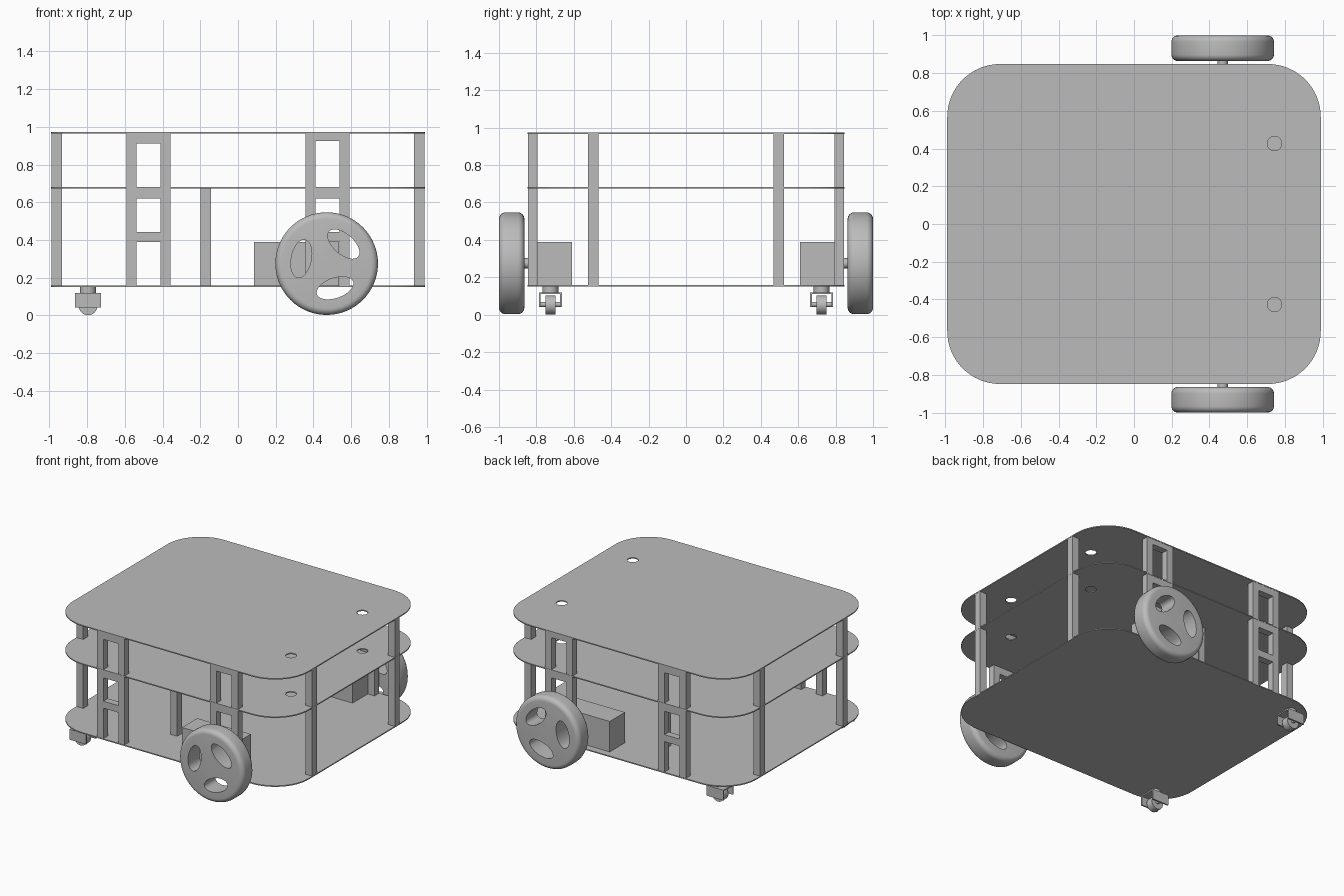
import bpy, bmesh, math
from mathutils import Matrix, Vector

cube = bpy.data.objects.get("Cube")
if cube:
    bpy.data.objects.remove(cube)

grey = bpy.data.materials.new("light grey")
grey.use_nodes = True
grey.diffuse_color = (0.5, 0.5, 0.5, 1)
grey.node_tree.nodes["Principled BSDF"].inputs["Base Color"].default_value = (0.5, 0.5, 0.5, 1)


def add(name, data):
    if not data.materials:
        data.materials.append(grey)
    ob = bpy.data.objects.new(name, data)
    bpy.context.scene.collection.objects.link(ob)
    return ob


def from_bmesh(name, bm):
    me = bpy.data.meshes.new(name)
    bmesh.ops.recalc_face_normals(bm, faces=bm.faces[:])
    bm.to_mesh(me)
    bm.free()
    return add(name, me)


def bake(ob):
    """Turn modifiers or a curve into a plain mesh object."""
    name = ob.name
    dg = bpy.context.evaluated_depsgraph_get()
    dg.update()
    me = bpy.data.meshes.new_from_object(ob.evaluated_get(dg))
    bpy.data.objects.remove(ob)
    return add(name, me)


def smooth(ob, angle=40):
    bpy.ops.object.select_all(action='DESELECT')
    ob.select_set(True)
    bpy.context.view_layer.objects.active = ob
    bpy.ops.object.shade_smooth_by_angle(angle=math.radians(angle))


def boxes(name, spans):
    """One mesh of boxes, each given as x, y and z spans."""
    bm = bmesh.new()
    for span in spans:
        mid = Vector([(a + b) / 2 for a, b in span])
        size = [abs(b - a) for a, b in span]
        bmesh.ops.create_cube(bm, size=1, matrix=Matrix.Translation(mid) @ Matrix.Diagonal((*size, 1)))
    return from_bmesh(name, bm)


def cylinder(name, centre, radius, depth, axis='Z', segments=32):
    turn = Matrix.Rotation(math.pi / 2, 4, 'X') if axis == 'Y' else Matrix()
    bm = bmesh.new()
    bmesh.ops.create_cone(bm, cap_ends=True, segments=segments, radius1=radius, radius2=radius,
                          depth=depth, matrix=Matrix.Translation(centre) @ turn)
    ob = from_bmesh(name, bm)
    smooth(ob)
    return ob


def arc(cx, cy, r, start, sweep, n):
    return [(cx + r * math.cos(start + sweep * i / n), cy + r * math.sin(start + sweep * i / n))
            for i in range(n + 1)]


# Rounded decks, the upper two with cable holes
W, D, R = 0.99, 0.848, 0.28


def deck(name, z, holes):
    outline = []
    for k, (sx, sy) in enumerate([(1, 1), (-1, 1), (-1, -1), (1, -1)]):
        outline += arc(sx * (W - R), sy * (D - R), R, k * math.pi / 2, math.pi / 2, 16)
    loops = [outline]
    if holes:
        loops += [arc(0.745, s * 0.427, 0.038, 0, math.tau, 32)[:-1] for s in (-1, 1)]
    cu = bpy.data.curves.new(name, 'CURVE')
    cu.dimensions, cu.fill_mode, cu.extrude = '2D', 'BOTH', 0.004
    for loop in loops:
        sp = cu.splines.new('POLY')
        sp.points.add(len(loop) - 1)
        for p, (x, y) in zip(sp.points, loop):
            p.co = (x, y, 0, 1)
        sp.use_cyclic_u = True
    ob = add(name, cu)
    ob.location.z = z
    bpy.context.view_layer.update()
    ob = bake(ob)
    ob.location.z = z


LOW, MID, TOP = 0.155, 0.678, 0.969
deck("bottom_deck", LOW, False)
deck("middle_deck", MID, True)
deck("top_deck", TOP, True)

# Wheel profile as (radius, offset across the width), with rounded shoulders
WX, WZ, WR, HALF, SHOULDER = 0.47, 0.275, 0.272, 0.068, 0.035


def wheel(name, y):
    prof = [(0, -HALF)]
    prof += arc(WR - SHOULDER, -HALF + SHOULDER, SHOULDER, -math.pi / 2, math.pi / 2, 6)
    prof += arc(WR - SHOULDER, HALF - SHOULDER, SHOULDER, 0, math.pi / 2, 6) + [(0, HALF)]
    bm = bmesh.new()
    vs = [bm.verts.new((r, h, 0)) for r, h in prof]
    edges = [bm.edges.new(pair) for pair in zip(vs, vs[1:])]
    bmesh.ops.spin(bm, geom=vs + edges, cent=(0, 0, 0), axis=(0, 1, 0), angle=math.tau, steps=64)
    bmesh.ops.remove_doubles(bm, verts=bm.verts[:], dist=1e-5)
    ob = from_bmesh(name, bm)
    # Three oval openings
    cut = bmesh.new()
    for k in range(3):
        turn = Matrix.Rotation(-math.radians(49 + 120 * k), 4, 'Y')
        place = turn @ Matrix.Translation((0.137, 0, 0)) @ Matrix.Diagonal((0.053, 1, 0.102, 1))
        bmesh.ops.create_cone(cut, cap_ends=True, segments=32, radius1=1, radius2=1, depth=0.4,
                              matrix=place @ Matrix.Rotation(math.pi / 2, 4, 'X'))
    cutter = from_bmesh("wheel_cutter", cut)
    cutter.hide_render = True
    mod = ob.modifiers.new("openings", 'BOOLEAN')
    mod.operation, mod.solver, mod.object = 'DIFFERENCE', 'EXACT', cutter
    ob = bake(ob)
    bpy.data.objects.remove(cutter)
    ob.location = (WX, y, WZ)
    smooth(ob)


for side, s in (("front", -1), ("back", 1)):
    # Ladder frames between the decks
    for place, x, top_bar in (("right", -0.475, 0.912), ("left", 0.475, 0.925)):
        ys = (s * 0.793, s * 0.846)
        a, b, t = x - 0.116, x + 0.116, 0.053
        bars = [(top_bar, TOP), (0.62, MID), (0.39, 0.443)]
        boxes(f"{side}_{place}_ladder_frame",
              [((a, a + t), ys, (LOW, TOP)), ((b - t, b), ys, (LOW, TOP))]
              + [((a + t, b - t), ys, z) for z in bars])

    # Square posts
    for place, x, top in (("right", -0.961, TOP), ("left", 0.961, TOP), ("inner", -0.172, MID)):
        boxes(f"{side}_{place}_post", [((x - 0.028, x + 0.028), (s * 0.467, s * 0.523), (LOW, top))])

    # Drive motor, axle and wheel
    boxes(f"{side}_motor", [((0.085, 0.535), (s * 0.61, s * 0.793), (LOW, 0.39))])
    cylinder(f"{side}_axle", (WX, s * 0.84, WZ), 0.027, 0.12, 'Y')
    wheel(f"{side}_wheel", s * 0.932)

    # Small caster with a forked bracket
    cx, cy = -0.795, s * 0.725
    xs = (cx - 0.07, cx + 0.07)
    boxes(f"{side}_caster_fork",
          [(xs, (cy - 0.062, cy + 0.062), (0.11, 0.12))]
          + [(xs, (cy + k * 0.052, cy + k * 0.062), (0.042, 0.12)) for k in (-1, 1)])
    cylinder(f"{side}_caster_stem", (cx, cy, 0.135), 0.042, 0.034)
    cylinder(f"{side}_caster_axle", (cx, cy, 0.055), 0.014, 0.11, 'Y', 16)
    cylinder(f"{side}_caster_wheel", (cx, cy, 0.052), 0.05, 0.054, 'Y')
